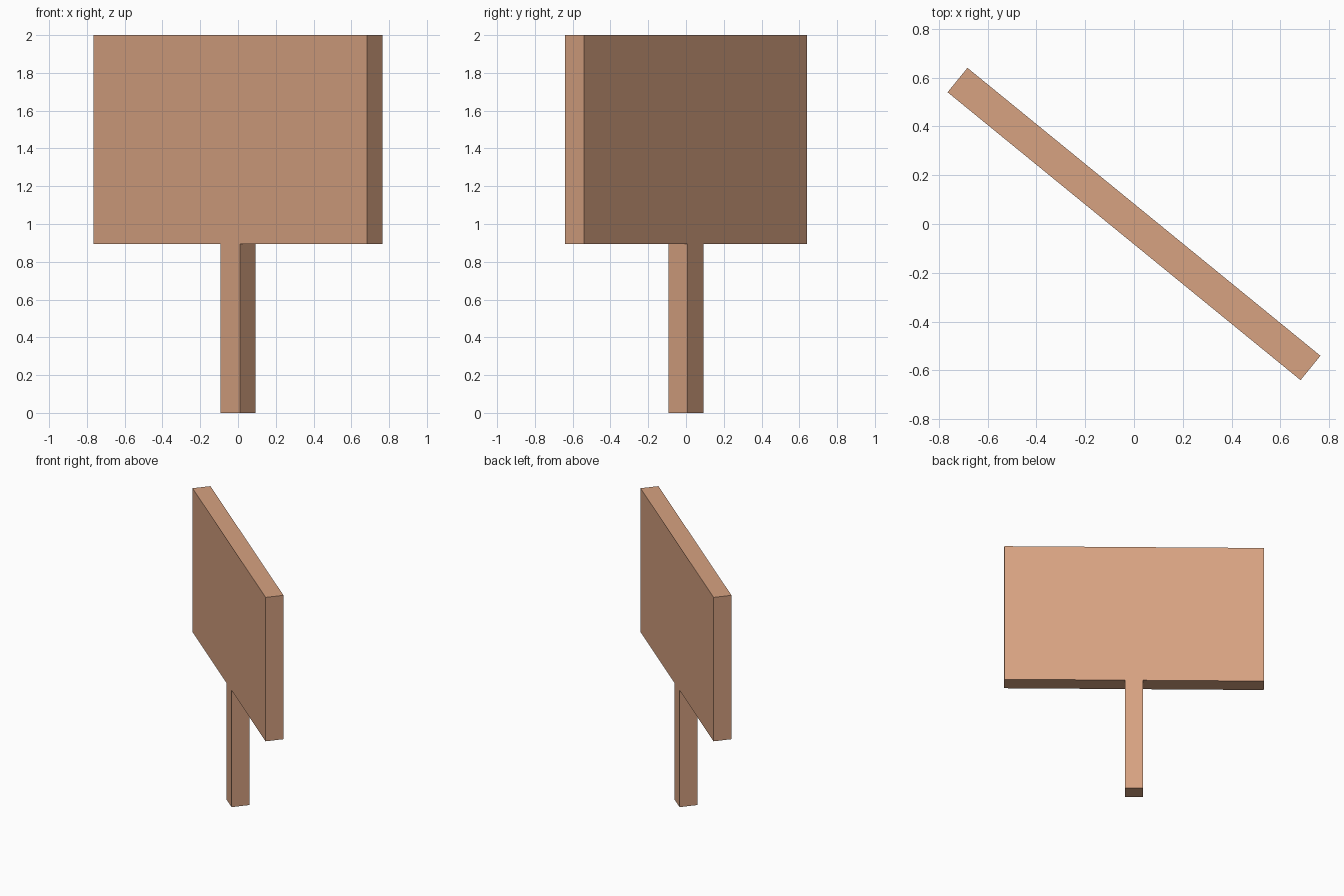
import bpy, bmesh, math
from mathutils import Matrix

if "Cube" in bpy.data.objects:
    bpy.data.objects.remove(bpy.data.objects["Cube"])

BOARD_W, POST_W, DEPTH = 1.868, 0.131, 0.129
BOARD_Z, TOP = 0.895, 2.0
ANGLE = math.radians(-39.2)

# Wood colour
wood = bpy.data.materials.new("tan wood")
wood.diffuse_color = (0.68, 0.36, 0.22, 1)
wood.use_nodes = True
wood.node_tree.nodes["Principled BSDF"].inputs["Base Color"].default_value = wood.diffuse_color

# Sign board and post as one T-shaped slab
half = [(POST_W / 2, 0), (POST_W / 2, BOARD_Z), (BOARD_W / 2, BOARD_Z), (BOARD_W / 2, TOP)]
outline = half + [(-x, z) for x, z in reversed(half)]
bm = bmesh.new()
face = bm.faces.new([bm.verts.new((x, -DEPTH / 2, z)) for x, z in outline])
ext = bmesh.ops.extrude_face_region(bm, geom=[face])
moved = [v for v in ext["geom"] if isinstance(v, bmesh.types.BMVert)]
bmesh.ops.translate(bm, verts=moved, vec=(0, DEPTH, 0))
bmesh.ops.recalc_face_normals(bm, faces=bm.faces)

# Turn the sign about its post
bm.transform(Matrix.Rotation(ANGLE, 4, "Z"))
mesh = bpy.data.meshes.new("sign_board")
bm.to_mesh(mesh)
bm.free()
mesh.materials.append(wood)
sign = bpy.data.objects.new("sign_board", mesh)
bpy.context.collection.objects.link(sign)
